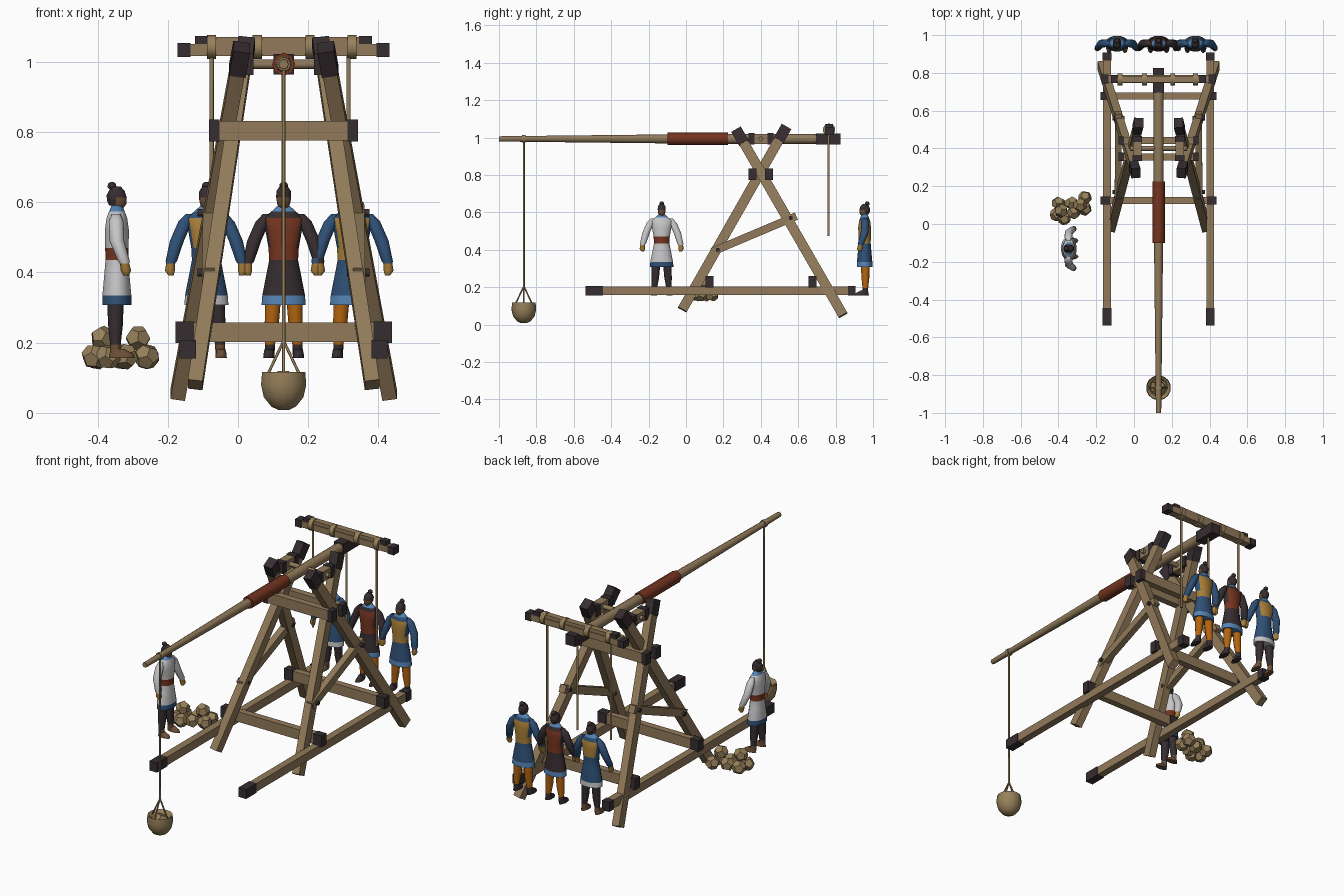
import bpy, bmesh, math, random
from mathutils import Vector, Matrix

cube = bpy.data.objects.get("Cube")
if cube:
    bpy.data.objects.remove(cube, do_unlink=True)


def material(name, hex_code):
    def lin(c):
        return c / 12.92 if c <= 0.04045 else ((c + 0.055) / 1.055) ** 2.4
    col = [lin(int(hex_code[i:i + 2], 16) / 255) for i in (0, 2, 4)] + [1]
    m = bpy.data.materials.new(name)
    m.use_nodes = True
    m.diffuse_color = col
    m.node_tree.nodes["Principled BSDF"].inputs["Base Color"].default_value = col
    return m


WOOD = material("wood", "917A5A")
DARK = material("dark_iron", "362D30")
ROPE = material("rope_and_stone", "97815B")
RED = material("rust_red", "74341F")
BLUE = material("deep_blue", "2F5076")
SKY = material("light_blue", "5584B5")
WHITE = material("off_white", "C6C6C8")
ORANGE = material("orange", "B4650F")
GOLD = material("ochre", "A87E38")
SKIN = material("skin", "6E5038")


def finish(bm, name, mats, smooth=False):
    bmesh.ops.recalc_face_normals(bm, faces=bm.faces)
    me = bpy.data.meshes.new(name)
    bm.to_mesh(me)
    bm.free()
    for m in mats:
        me.materials.append(m)
    if smooth:
        me.polygons.foreach_set("use_smooth", [True] * len(me.polygons))
        me.set_sharp_from_angle(angle=math.radians(50))
    ob = bpy.data.objects.new(name, me)
    bpy.context.collection.objects.link(ob)
    return ob


def frame(a, b):
    # local z runs from a to b, local x stays close to world x
    z = (b - a).normalized()
    ref = Vector((1, 0, 0)) if abs(z.x) < 0.9 else Vector((0, 1, 0))
    y = z.cross(ref).normalized()
    rot = Matrix((y.cross(z), y, z)).transposed().to_4x4()
    return Matrix.Translation((a + b) / 2) @ rot


def beam(name, a, b, w, h, mat=WOOD, caps=(0, 0)):
    """Squared timber from a to b with optional dark end caps."""
    a, b = Vector(a), Vector(b)
    d = (b - a).normalized()
    bm = bmesh.new()
    pieces = [(a, b, 0, 0)]
    if caps[0]:
        pieces.append((a - d * 0.002, a + d * caps[0], 0.006, 1))
    if caps[1]:
        pieces.append((b - d * caps[1], b + d * 0.002, 0.006, 1))
    for p, q, grow, slot in pieces:
        size = Matrix.Diagonal((w + grow, h + grow, (q - p).length, 1))
        vs = bmesh.ops.create_cube(bm, size=1, matrix=frame(p, q) @ size)["verts"]
        for f in {f for v in vs for f in v.link_faces}:
            f.material_index = slot
    return finish(bm, name, [mat, DARK])


def rod(name, a, b, r0, r1=None, mat=ROPE, sides=8):
    a, b = Vector(a), Vector(b)
    bm = bmesh.new()
    bmesh.ops.create_cone(bm, cap_ends=True, segments=sides, radius1=r0,
                          radius2=r0 if r1 is None else r1,
                          depth=(b - a).length, matrix=frame(a, b))
    return finish(bm, name, [mat], sides > 6)


def loft(name, rings, mats, sides=12, side_slot=None, smooth=True):
    """Skin over level ellipses (x, y, z, rx, ry, slot of the band above)."""
    bm = bmesh.new()
    loops = []
    for x, y, z, rx, ry, _ in rings:
        angles = [math.tau * (i + 0.5) / sides for i in range(sides)]
        loops.append([bm.verts.new((x + rx * math.cos(t), y + ry * math.sin(t), z))
                      for t in angles])
    for k in range(len(loops) - 1):
        lo, hi = loops[k], loops[k + 1]
        for i in range(sides):
            j = (i + 1) % sides
            f = bm.faces.new((lo[i], lo[j], hi[j], hi[i]))
            f.material_index = rings[k][5]
            # flanks of the coat keep the sleeve colour
            if side_slot is not None and rings[k][5] == 1:
                if abs(math.cos(math.tau * (i + 1) / sides)) > 0.8:
                    f.material_index = side_slot
    bm.faces.new(loops[0]).material_index = rings[0][5]
    bm.faces.new(loops[-1]).material_index = rings[-1][5]
    return finish(bm, name, mats, smooth)


def boulder(name, pos, r):
    # dodecahedron: the dual of an icosahedron
    ico, bm = bmesh.new(), bmesh.new()
    bmesh.ops.create_icosphere(ico, subdivisions=1, radius=r)
    spin = Matrix.Rotation(random.uniform(0, 3), 3, Vector((1, random.random(), 0.5)))
    for f in ico.faces:
        bm.verts.new(Vector(pos) + spin @ (f.calc_center_median().normalized() * r))
    ico.free()
    bmesh.ops.convex_hull(bm, input=bm.verts)
    bmesh.ops.dissolve_limit(bm, angle_limit=0.05, verts=bm.verts, edges=bm.edges)
    return finish(bm, name, [ROPE])


CX = 0.13        # middle plane of the machine
ARM_Z = 0.993

# Frame: rails, crossing legs, braces and bearings on each side
for s, side in ((1, "left"), (-1, "right")):
    def P(off, y, z):
        return (CX + s * off, y, z)
    beam(side + "_rail", P(.273, -.535, .181), P(.273, .905, .181), .04, .046,
         caps=(.09, .04))
    beam(side + "_front_leg", P(.252, -.02, .08), P(.105, .535, 1.055), .042, .053,
         caps=(0, .08))
    beam(side + "_rear_leg", P(.302, .84, .05), P(.12, .27, 1.04), .042, .053,
         caps=(0, .08))
    beam(side + "_brace", P(.215, .14, .39), P(.212, .59, .58), .035, .042)
    beam(side + "_bearing", P(.112, .335, ARM_Z), P(.112, .465, ARM_Z), .045, .055,
         caps=(.03, .03))
    for n, (y, z) in enumerate(((.17, .4), (.56, .57))):
        rod(f"{side}_brace_bolt_{n}", P(.18, y, z), P(.245, y, z), .011, mat=DARK)

for label, y, z, half, cap in (("front_floor", .125, .23, .306, .05),
                               ("rear_floor", .677, .23, .306, .05),
                               ("front_upper", .356, .804, .21, .028),
                               ("rear_upper", .443, .804, .21, .028)):
    beam(label + "_crossbeam", (CX - half, y, z), (CX + half, y, z),
         .037, .056, caps=(cap, cap))
rod("axle", (CX - .15, .4, ARM_Z), (CX + .15, .4, ARM_Z), .013, mat=WOOD)

# Throwing arm
rod("arm_shaft", (CX, -1, ARM_Z), (CX, -.1, ARM_Z), .014, .024, WOOD)
rod("arm_butt", (CX, .2, ARM_Z), (CX, .82, ARM_Z), .027, mat=WOOD)
rod("arm_binding", (CX, -.1, ARM_Z), (CX, .225, ARM_Z), .033, mat=RED)
beam("arm_end_cap", (CX, .695, ARM_Z), (CX, .825, ARM_Z), .058, .058, DARK)

# Pulling bar, its bindings and the pulling ropes
beam("pulling_bar", (CX - .3, .767, 1.034), (CX + .3, .767, 1.034), .042, .034,
     caps=(.035, .035))
beam("pulling_bar_top", (CX - .25, .767, 1.06), (CX + .25, .767, 1.06), .034, .02,
     caps=(.035, .035))
for n, x in enumerate((-.075, .055, .205, .325)):
    rod(f"bar_binding_{n}", (x - .013, .765, 1.042), (x + .013, .765, 1.042), .034, sides=10)
for n, x in enumerate((-.075, CX, .315)):
    rod(f"pulling_rope_{n}", (x, .762, .475), (x, .762, 1.03), .006)

# Sling with its stone
SY = -.867
rod("sling_rope", (CX, SY, .2), (CX, SY, ARM_Z), .005)
rod("sling_loop", (CX, SY - .01, ARM_Z), (CX, SY + .01, ARM_Z), .02)
for s in (-1, 1):
    rod(f"sling_strand_x{s}", (CX + s * .045, SY, .11), (CX, SY, .205), .004)
    rod(f"sling_strand_y{s}", (CX, SY + s * .045, .11), (CX, SY, .205), .004)
pouch = ((.008, .015), (.018, .036), (.045, .058), (.08, .066), (.117, .063),
         (.112, .053), (.08, .045))
loft("sling_pouch", [(CX, SY, z, r, r, 0) for z, r in pouch], [ROPE], 14)
boulder("sling_stone", (CX, SY, .078), .045)

# Pile of stones
random.seed(4)
for n, p in enumerate(((-.40, .11, .16), (-.41, .05, .16), (-.37, .03, .16),
                       (-.32, .06, .16), (-.26, .14, .16), (-.26, .08, .16),
                       (-.33, .11, .16), (-.385, .07, .212), (-.285, .1, .212))):
    boulder(f"pile_stone_{n}", p, .037)


def figure(name, pos, turn, sleeve, chest, belt, skirt, hem, trouser, boot):
    """Standing person facing -y before turning."""
    parts = []
    # coat and skirt: slots are hem, chest, belt, skirt, collar, sleeve
    rows = ((.308, .064, .042, 0), (.335, .062, .042, 3), (.40, .049, .036, 3),
            (.435, .042, .033, 2), (.47, .044, .034, 1), (.52, .053, .035, 1),
            (.555, .06, .03, 5), (.573, .036, .023, 4), (.592, .015, .015, 4))
    parts.append(loft(name + "_coat", [(0, 0, z, a, b, m) for z, a, b, m in rows],
                      [hem, chest, belt, skirt, SKY, sleeve], 16, 5))
    # head with hair and top knot
    head = ((.582, -.004, .012, .014, 0), (.595, -.006, .019, .022, 0),
            (.613, -.004, .022, .025, 1), (.632, 0, .021, .023, 1),
            (.645, .002, .012, .013, 1))
    parts.append(loft(name + "_head", [(0, y, z, a, b, m) for z, y, a, b, m in head],
                      [SKIN, DARK]))
    back = ((.59, .014), (.605, .021), (.62, .022), (.635, .014))
    parts.append(loft(name + "_hair", [(0, .008, z, r, r, 0) for z, r in back], [DARK]))
    knot = ((.635, .006), (.643, .013), (.652, .012), (.658, .005))
    parts.append(loft(name + "_top_knot", [(0, .014, z, r, r, 0) for z, r in knot], [DARK]))
    for s, side in ((1, "left"), (-1, "right")):
        # arm, sleeve then hand
        arm = ((.392, .101, -.026, .008, 1), (.405, .104, -.026, .015, 1),
               (.425, .102, -.022, .013, 0), (.432, .1, -.02, .017, 0),
               (.49, .084, 0, .021, 0), (.545, .06, .002, .021, 0),
               (.567, .047, .002, .012, 0))
        parts.append(loft(f"{name}_{side}_arm",
                          [(s * x, y, z, r, r, m) for z, x, y, r, m in arm],
                          [sleeve, GOLD], 10))
        # leg and boot
        leg = ((.165, .04, .015, 1), (.195, .039, .015, 0), (.25, .034, .021, 0),
               (.33, .03, .024, 0))
        parts.append(loft(f"{name}_{side}_leg",
                          [(s * x, .004, z, r, r, m) for z, x, r, m in leg],
                          [trouser, boot], 10))
        foot = ((.157, -.014, .017, .037), (.168, -.013, .016, .034),
                (.182, -.002, .013, .02))
        parts.append(loft(f"{name}_{side}_foot",
                          [(s * .042, y, z, a, b, 0) for z, y, a, b in foot], [boot], 10))
    for ob in parts:
        ob.location = (pos[0], pos[1], 0)
        ob.rotation_euler.z = turn


# Crew: three pullers behind and one beside the stones
figure("right_puller", (-.09, .955), 0, BLUE, GOLD, BLUE, BLUE, WHITE, DARK, SKIN)
figure("middle_puller", (CX, .955), 0, DARK, RED, RED, DARK, SKY, ORANGE, DARK)
figure("left_puller", (.325, .955), 0, BLUE, GOLD, GOLD, BLUE, SKY, ORANGE, DARK)
figure("loader", (-.345, -.13), math.pi / 2, WHITE, WHITE, RED, WHITE, BLUE, DARK, SKIN)
